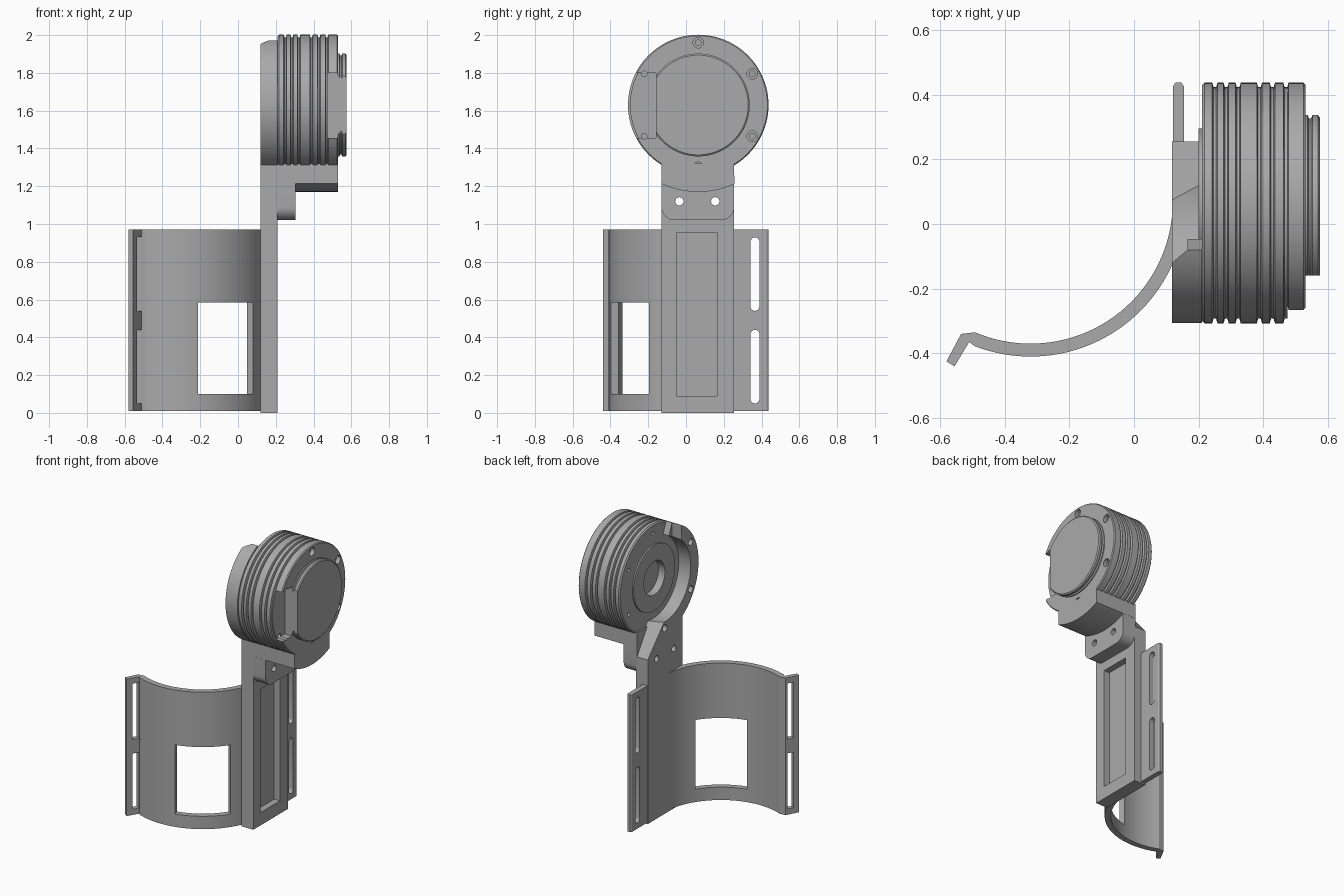
import bpy, bmesh
from math import sin, cos, radians, pi
from mathutils import Vector

if "Cube" in bpy.data.objects:
    bpy.data.objects.remove(bpy.data.objects["Cube"])

grey = bpy.data.materials.new("plain grey")
grey.use_nodes = True
tone = (0.4, 0.4, 0.4, 1)
grey.diffuse_color = tone
grey.node_tree.nodes["Principled BSDF"].inputs["Base Color"].default_value = tone

CY, CZ, R = 0.065, 1.63, 0.372      # head axis and radius
AX, AY = -0.32, 0.07                # cuff arc centre


def finish(bm, name):
    bmesh.ops.recalc_face_normals(bm, faces=bm.faces)
    me = bpy.data.meshes.new(name)
    bm.to_mesh(me)
    bm.free()
    ob = bpy.data.objects.new(name, me)
    bpy.context.collection.objects.link(ob)
    me.materials.append(grey)
    return ob


def prism(name, pts, lo, hi, axis="x"):
    """Extrude a (y, z) outline along x, or an (x, y) outline along z."""
    bm = bmesh.new()
    place = (lambda p: (lo, *p)) if axis == "x" else (lambda p: (*p, lo))
    face = bm.faces.new([bm.verts.new(place(p)) for p in pts])
    out = bmesh.ops.extrude_face_region(bm, geom=[face])
    shift = Vector((hi - lo, 0, 0) if axis == "x" else (0, 0, hi - lo))
    for g in out["geom"]:
        if isinstance(g, bmesh.types.BMVert):
            g.co += shift
    return finish(bm, name)


def arc(cx, cy, r, a, b, n):
    return [(cx + r * cos(radians(a + (b - a) * i / n)),
             cy + r * sin(radians(a + (b - a) * i / n))) for i in range(n + 1)]


def rod(name, y, z, r, lo, hi, n=24):
    return prism(name, arc(y, z, r, 0, 360, n)[:-1], lo, hi)


def rect(a, b, c, d):
    return [(a, c), (b, c), (b, d), (a, d)]


def lathe(name, profile, n=96):
    """Spin an (x, radius) profile round the head axis."""
    bm = bmesh.new()
    rings = [[bm.verts.new((x, CY + r * cos(2 * pi * i / n), CZ + r * sin(2 * pi * i / n)))
              for i in range(n)] for x, r in profile]
    for a, b in zip(rings, rings[1:]):
        for i in range(n):
            j = (i + 1) % n
            bm.faces.new((a[i], a[j], b[j], b[i]))
    bm.faces.new(rings[0])
    bm.faces.new(rings[-1])
    return finish(bm, name)


def cut(ob, *cutters):
    for c in cutters:
        c.hide_render = True
        m = ob.modifiers.new("cut", "BOOLEAN")
        m.operation, m.solver, m.object = "DIFFERENCE", "EXACT", c
        bpy.context.view_layer.objects.active = ob
        bpy.ops.object.modifier_apply(modifier=m.name)
        bpy.data.objects.remove(c)


def polar(angle, r=0.33):
    return CY + r * cos(radians(angle)), CZ + r * sin(radians(angle))


# Curved cuff with a flat tab at the back and a bent wing at the front
outline = ([(0.12, 0.425), (0.12, AY)] + arc(AX, AY, 0.44, -2, -113, 48)
           + [(-0.535, -0.34), (-0.58, -0.425), (-0.555, -0.44), (-0.51, -0.365)]
           + arc(AX, AY, 0.48, -111, -8, 48) + [(0.155, AY), (0.155, 0.425), (0.147, 0.437), (0.128, 0.437)])
cuff = prism("cuff", outline, 0.01, 0.97, "z")
window = arc(AX, AY, 0.40, -77, -33.5, 12) + arc(AX, AY, 0.53, -33.5, -77, 12)
cut(cuff, prism("window_cutter", window, 0.1, 0.585, "z"))
along, across = Vector((-0.47, -0.88)), Vector((0.88, -0.47))
mid = Vector((-0.533, -0.38))
wing_slot = [tuple(mid + along * a * 0.023 + across * b * 0.08)
             for a, b in ((-1, -1), (1, -1), (1, 1), (-1, 1))]
for lo, hi in ((0.05, 0.44), (0.54, 0.93)):
    cut(cuff, prism("wing_slot_cutter", wing_slot, lo, hi, "z"))
    ends = arc(0.365, hi - 0.024, 0.024, 0, 180, 8) + arc(0.365, lo + 0.024, 0.024, 180, 360, 8)
    cut(cuff, prism("tab_slot_cutter", ends, 0.05, 0.2))

# Upright with a sloped shoulder and a recessed panel
upright = prism("upright", [(-0.13, 0), (0.255, 0), (0.255, 1.15), (0.125, 1.35), (-0.13, 1.42)],
                0.118, 0.21)
for v in upright.data.vertices:
    if v.co.x < 0.15 and abs(v.co.y - 0.125) < 0.01:
        v.co.y = 0.07
cut(upright, prism("panel_cutter", rect(-0.05, 0.165, 0.09, 0.955), 0.165, 0.3),
    rod("recess_cutter", CY, CZ, 0.285, 0.05, 0.3, 96))

# Guard wall half way round the back of the head
top = 113
guard = prism("guard", arc(CY, CZ, R, top, 271, 48) + arc(CY, CZ, 0.285, 271, top, 48), 0.118, 0.21)
cut(guard, prism("chamfer_cutter", [(0.1, -0.135), (0.165, -0.08), (0.165, 0), (0.1, 0)], 1.8, 2.1, "z"))

# Bracket under the head and the screw lug below it
bracket = prism("bracket", arc(CY, CZ, 0.46, 245, 294.5, 16) + [(0.255, 1.32), (-0.13, 1.32)],
                0.2, 0.53)
lug = prism("lug", [(-0.13, 1.215), *arc(-0.06, 1.09, 0.07, 180, 270, 8),
                    *arc(0.185, 1.09, 0.07, 270, 360, 8), (0.255, 1.215)], 0.2, 0.305)
for y in (-0.035, 0.155):
    for ob in (upright, lug):
        cut(ob, rod("screw_hole_cutter", y, 1.12, 0.022, 0, 0.5))
for ob in (guard, upright):
    cut(ob, rod("lower_hole_cutter", *polar(270), 0.024, 0, 0.205))
for a in (150, 210):
    cut(guard, rod("guard_hole_cutter", *polar(a), 0.024, 0, 0.205))

# Ribbed round head
profile = [(0.15 + 0.1, 0.117), (0.2, 0.117), (0.2, 0.23), (0.21, 0.23), (0.21, R - 0.008), (0.218, R)]
for g in (0.25, 0.285, 0.322, 0.388, 0.428, 0.47):
    profile += [(g - 0.008, R), (g - 0.004, R - 0.014), (g + 0.004, R - 0.014), (g + 0.008, R)]
profile += [(0.524, R), (0.53, R - 0.006)]
head = lathe("head", profile)
cut(head, prism("notch_cutter", rect(-0.5, -0.16, 1.455, 1.8), 0.475, 0.7))
for a in (90, 30, -30, -90):
    cut(head, rod("bore_cutter", *polar(a), 0.028, 0.5, 0.6),
        rod("pilot_cutter", *polar(a), 0.015, 0.44, 0.51))
for a in (150, 210):
    cut(head, rod("notch_pilot_cutter", *polar(a), 0.015, 0.44, 0.6))
for a in (90, 30, -30):
    cut(head, rod("back_pilot_cutter", *polar(a, 0.31), 0.013, 0.1, 0.25))

# Cap on the outer face, with one flat side
cap = lathe("cap", [(0.52, 0.272), (0.537, 0.272), (0.541, 0.262), (0.548, 0.262),
                    (0.552, 0.272), (0.569, 0.272), (0.575, 0.264)])
cut(cap, prism("flat_cutter", rect(-0.5, -0.16, 1.2, 2.1), 0.4, 0.7))

# Smooth curves, sharp edges
for ob in (cuff, upright, guard, bracket, lug, head, cap):
    bpy.ops.object.select_all(action="DESELECT")
    ob.select_set(True)
    bpy.context.view_layer.objects.active = ob
    bpy.ops.object.shade_smooth_by_angle(angle=radians(25))
